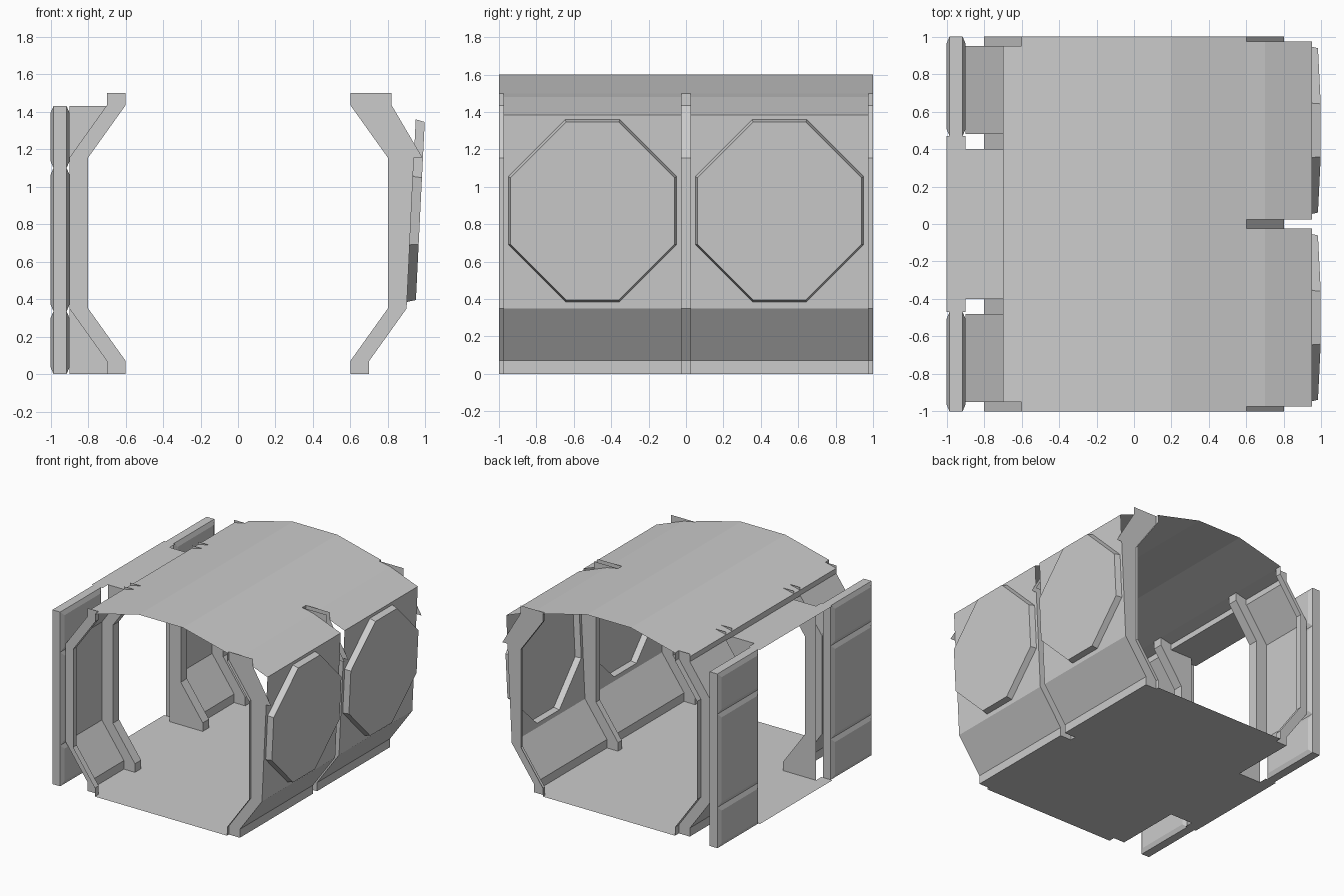
import bpy, bmesh

if "Cube" in bpy.data.objects:
    bpy.data.objects.remove(bpy.data.objects["Cube"])


def make(name, verts, faces):
    me = bpy.data.meshes.new(name)
    me.from_pydata(verts, [], faces)
    me.update()
    ob = bpy.data.objects.new(name, me)
    bpy.context.collection.objects.link(ob)
    return ob


def sheet(name, profile, y0, y1):
    """Open xz profile swept straight along y."""
    n = len(profile)
    verts = [(x, y, z) for y in (y0, y1) for x, z in profile]
    return make(name, verts, [(i, i + 1, n + i + 1, n + i) for i in range(n - 1)])


def plate(name, outline, y):
    """Flat xz outline standing at one y."""
    return make(name, [(x, y, z) for x, z in outline], [tuple(range(len(outline)))])


def flip(profile):
    return [(-x, z) for x, z in profile]


# Shared rib profile (right-hand side, x mirrored for the left)
INNER = [(.6, 0), (.6, .07), (.8, .35), (.8, 1.155), (.6, 1.435), (.6, 1.5)]
LEFT_OUTER = [(.7, 1.5), (.7, 1.435), (.9, 1.155), (.9, .35), (.7, .07), (.7, 0)]
RIGHT_OUTER = [(.82, 1.5), (.82, 1.435), (.985, 1.155), (.939, 1.155),
               (.9, .35), (.7, .07), (.7, 0)]
JAMB_OUTER = [(.7, 1.5), (.7, 1.43), (.9, 1.43), (.9, 0)]

# Ceiling and floor
sheet("ceiling", [(-.6, 1.5), (-.2, 1.6), (.2, 1.6), (.6, 1.5)], -1, 1)
sheet("ceiling_left_edge", [(-.6, 1.5), (-.7, 1.477), (-.7, 1.43)], -.95, .95)
sheet("floor", [(-.6, 0), (.6, 0)], -1, 1)
sheet("floor_left_edge", [(-.7, 0), (-.6, 0)], -.95, .95)

# Door threshold and header
for label, z in (("threshold", 0), ("header", 1.43)):
    sheet("door_" + label, [(-.9, z), (-.7, z)], -.4, .4)
    sheet("door_" + label + "_track", [(-1, z), (-.9, z)], -.47, .47)

# Right-hand ribs: inner strip plus side plates
for y0, y1 in ((-1, -.975), (-.025, .025), (.975, 1)):
    sheet("right_rib", INNER, y0, y1)
for y in (-.975, -.025, .025, .975):
    plate("right_rib_side", INNER + RIGHT_OUTER, y)

# Window walls with octagonal bulging panes
def wall_x(z):
    return .9 + .05 * (z - .35) / 1.035


OCT = [(-.145, -.4875), (.145, -.4875), (.45, -.1825), (.45, .1825),
       (.145, .4875), (-.145, .4875), (-.45, .1825), (-.45, -.1825)]
for yc in (-.5, .5):
    a, b = yc - .475, yc + .475
    sheet("window_wall_lower", [(.6, 0), (.7, 0), (.7, .07), (.9, .35)], a, b)
    sheet("window_wall_upper", [(.95, 1.385), (.7, 1.48), (.6, 1.5)], a, b)
    corners = [(.9, a, .35), (.9, b, .35), (.95, b, 1.385), (.95, a, 1.385)]
    rim = [(wall_x(.8725 + v), yc + u, .8725 + v) for u, v in OCT]
    pane = [(wall_x(.8725 + v) + .048, yc + u * .975, .87 + v * .975) for u, v in OCT]
    faces = [(0, 1, 5, 4), (1, 2, 8, 7, 6, 5), (2, 3, 9, 8), (3, 0, 4, 11, 10, 9)]
    faces += [(4 + i, 4 + (i + 1) % 8, 12 + (i + 1) % 8, 12 + i) for i in range(8)]
    faces.append(tuple(range(12, 20)))
    make("window_wall", corners + rim + pane, faces)


# Sliding door leaf: core slab with chamfered raised panels on both faces
def box_taper(bm, x0, x1, y, z, inset):
    vs = []
    for x, d in ((x0, 0), (x1, inset)):
        for yy, zz in ((y[0] + d, z[0] + d), (y[1] - d, z[0] + d),
                       (y[1] - d, z[1] - d), (y[0] + d, z[1] - d)):
            vs.append(bm.verts.new((x, yy, zz)))
    bm.faces.new(vs[:4])
    bm.faces.new(vs[4:])
    for i in range(4):
        j = (i + 1) % 4
        bm.faces.new((vs[i], vs[j], vs[4 + j], vs[4 + i]))


def door_leaf(name, y):
    bm = bmesh.new()
    box_taper(bm, -.985, -.915, y, (0, 1.43), 0)
    for z in ((0, .335), (.335, 1.1), (1.1, 1.43)):
        box_taper(bm, -.985, -1, y, z, .035)
        box_taper(bm, -.915, -.9, y, z, .035)
    bmesh.ops.recalc_face_normals(bm, faces=bm.faces)
    ob = make(name, [], [])
    bm.to_mesh(ob.data)
    bm.free()


# Left-hand side: bay wall, end rib, door jamb and leaf, mirrored front to back
for s, side in ((-1, "front"), (1, "back")):
    sheet(side + "_bay_wall", flip(LEFT_OUTER[1:]), s * .48, s * .95)
    sheet(side + "_end_rib", flip(INNER), s * .95, s)
    plate(side + "_end_rib_side", flip(INNER + LEFT_OUTER), s * .95)
    sheet(side + "_door_rib", flip(INNER), s * .4, s * .48)
    plate(side + "_door_rib_side", flip(INNER + LEFT_OUTER), s * .48)
    plate(side + "_door_jamb", flip(INNER + JAMB_OUTER), s * .4)
    door_leaf(side + "_door_leaf", tuple(sorted((s * .47, s * 1))))
